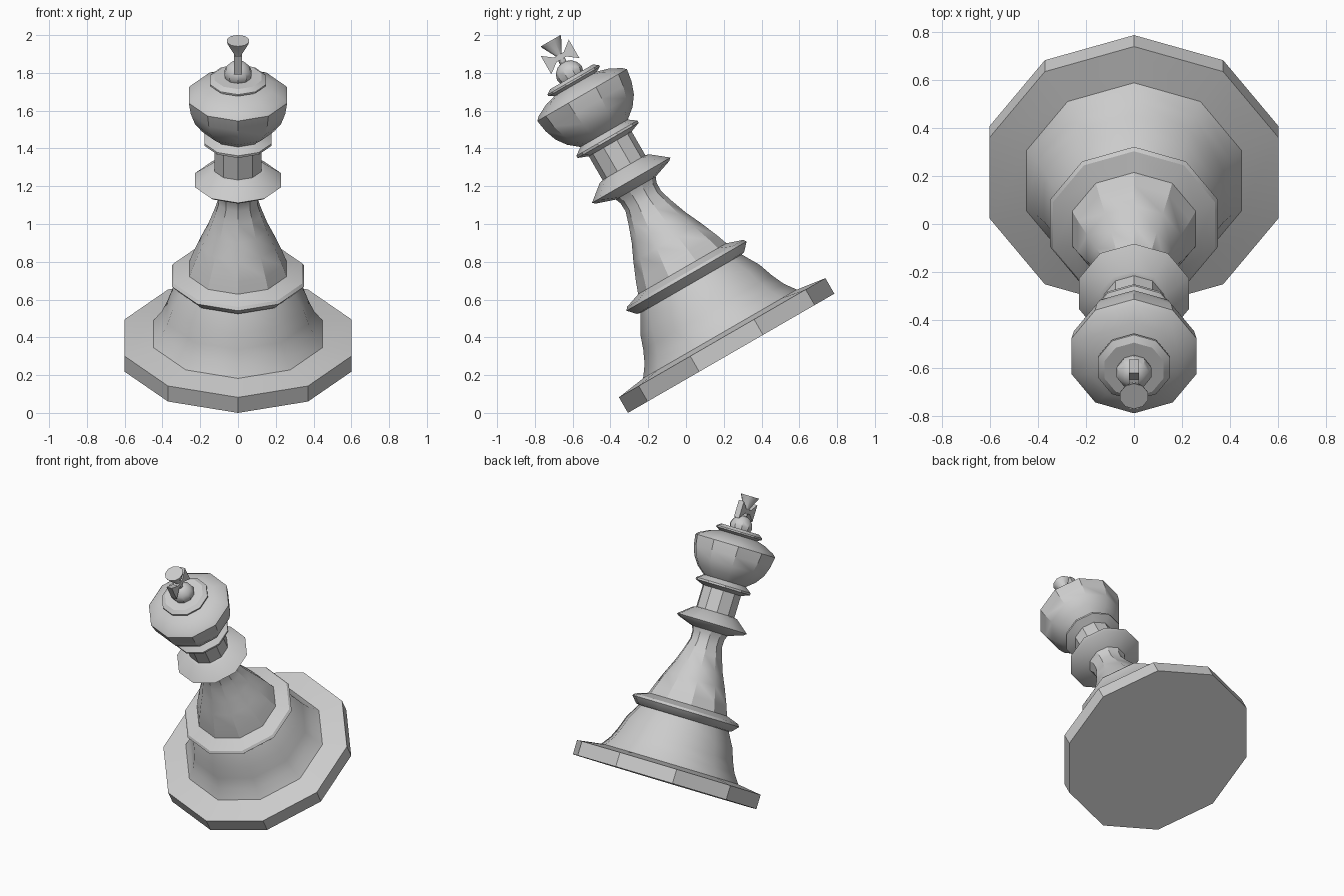
import bpy, bmesh
from math import sin, cos, pi, radians
from mathutils import Matrix

if "Cube" in bpy.data.objects:
    bpy.data.objects.remove(bpy.data.objects["Cube"])

SIDES = 10
# The piece leans 30 degrees toward the front, resting on one base corner
TILT = Matrix.Translation((0, 0.239, 0.3155)) @ Matrix.Rotation(radians(30), 4, 'X')


def finish(name, bm):
    bmesh.ops.recalc_face_normals(bm, faces=bm.faces)
    bm.transform(TILT)
    me = bpy.data.meshes.new(name)
    bm.to_mesh(me)
    bm.free()
    ob = bpy.data.objects.new(name, me)
    bpy.context.collection.objects.link(ob)
    bpy.ops.object.select_all(action='DESELECT')
    ob.select_set(True)
    bpy.context.view_layer.objects.active = ob
    bpy.ops.object.shade_smooth_by_angle(angle=radians(33))
    return ob


def lathe(name, profile, cap_bottom=False, cap_top=False):
    """Turn a (radius, height) profile; a corner points to the back."""
    bm = bmesh.new()
    rings = [[bm.verts.new((r * sin(2 * pi * i / SIDES), r * cos(2 * pi * i / SIDES), h))
              for i in range(SIDES)] for r, h in profile]
    for a, b in zip(rings, rings[1:]):
        for i in range(SIDES):
            j = (i + 1) % SIDES
            f = bm.faces.new((a[i], a[j], b[j], b[i]))
    if cap_bottom:
        bm.faces.new(rings[0])
    if cap_top:
        bm.faces.new(rings[-1])
    # open shells: make normals face outward from the axis
    ob = finish(name, bm)
    me = ob.data
    inv = TILT.inverted()
    f = max(me.polygons, key=lambda p: (inv @ p.center).xy.length)
    n = inv.to_3x3() @ f.normal
    if n.xy.dot((inv @ f.center).xy) < 0:
        me.flip_normals()
    return ob


# Base slab
lathe("base", [(.631, 0), (.631, .095), (.47, .118)], cap_bottom=True)
# Flared skirt
lathe("skirt", [(.47, .118), (.425, .18), (.393, .25), (.365, .33), (.31, .425)])
# Ring above the skirt
lathe("lower_ring", [(.31, .425), (.328, .43), (.367, .472), (.355, .488), (.27, .517)])
# Tapering body
lathe("body", [(.27, .517), (.247, .58), (.205, .68), (.163, .77), (.13, .86),
               (.108, .93), (.11, .98), (.122, 1.01)])
# Wide collar
lathe("collar", [(.122, 1.01), (.225, 1.045), (.24, 1.058), (.15, 1.13), (.131, 1.135)])
# Neck
lathe("neck", [(.131, 1.135), (.131, 1.28)])
# Ring under the head
lathe("upper_ring", [(.131, 1.28), (.187, 1.302), (.187, 1.315), (.145, 1.345)])
# Cup shaped head with shallow domed top
lathe("head", [(.145, 1.345), (.2, 1.39), (.24, 1.445), (.263, 1.51), (.274, 1.578),
               (.255, 1.597), (.19, 1.63), (.13, 1.647)])
# Small disc on the head
lathe("top_disc", [(.13, 1.647), (.157, 1.662), (.157, 1.672), (.13, 1.69), (.07, 1.69)])
# Round knob
lathe("knob", [(.07, 1.69), (.076, 1.712), (.066, 1.742), (.042, 1.768), (.02, 1.776)],
      cap_top=True)
# Upright of the cross, flaring to a round top
lathe("finial_upright", [(.02, 1.77), (.018, 1.825), (.058, 1.9), (.061, 1.911)], cap_top=True)

# Thin flared side arms of the cross
for side, label in ((1, "back"), (-1, "front")):
    bm = bmesh.new()
    outline = [(0, 1.797), (.03, 1.797), (.086, 1.755), (.086, 1.868), (.03, 1.825), (0, 1.825)]
    face = bm.faces.new([bm.verts.new((-.02, side * y, z)) for y, z in outline])
    ext = bmesh.ops.extrude_face_region(bm, geom=[face])
    bmesh.ops.translate(bm, vec=(.04, 0, 0),
                        verts=[v for v in ext["geom"] if isinstance(v, bmesh.types.BMVert)])
    finish("finial_arm_" + label, bm)
